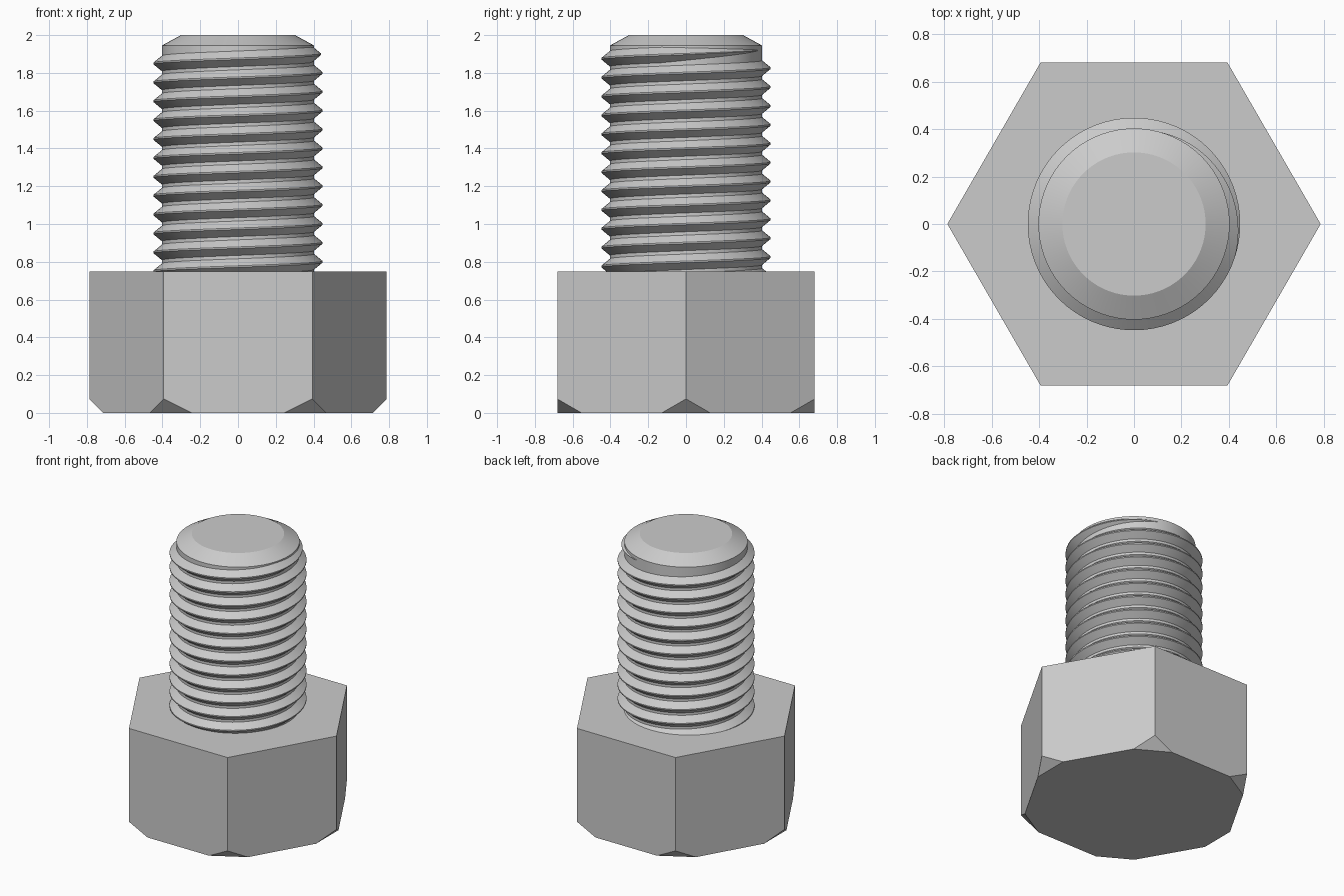
import bpy, bmesh
from math import cos, sin, pi, tau, radians
from mathutils import Vector

cube = bpy.data.objects.get("Cube")
if cube:
    bpy.data.objects.remove(cube, do_unlink=True)

STEEL = (0.6, 0.6, 0.6, 1.0)
steel = bpy.data.materials.new("steel_grey")
steel.use_nodes = True
steel.diffuse_color = STEEL
steel.node_tree.nodes["Principled BSDF"].inputs["Base Color"].default_value = STEEL


def polar(r, angle, z):
    return Vector((r * cos(angle), r * sin(angle), z))


def circle(r, z, sides):
    return [polar(r, tau * i / sides, z) for i in range(sides)]


def loft(rings):
    """Skin a row of closed rings and cap both ends."""
    bm = bmesh.new()
    rows = [[bm.verts.new(p) for p in ring] for ring in rings]
    n = len(rows[0])
    for a, b in zip(rows, rows[1:]):
        for i in range(n):
            j = (i + 1) % n
            bm.faces.new((a[i], a[j], b[j], b[i]))
    bm.faces.new(rows[0])
    bm.faces.new(rows[-1])
    return bm


def finish(name, bm, smooth):
    bmesh.ops.recalc_face_normals(bm, faces=bm.faces)
    mesh = bpy.data.meshes.new(name)
    bm.to_mesh(mesh)
    bm.free()
    mesh.materials.append(steel)
    obj = bpy.data.objects.new(name, mesh)
    bpy.context.collection.objects.link(obj)
    if smooth:
        bpy.ops.object.select_all(action="DESELECT")
        obj.select_set(True)
        bpy.context.view_layer.objects.active = obj
        bpy.ops.object.shade_smooth_by_angle(angle=radians(25))
    return obj


# Hexagonal head, with a flat cut on each lower corner
HEAD_R, HEAD_TOP, CUT = 0.787, 0.748, 0.074
head = loft([circle(HEAD_R, 0, 6), circle(HEAD_R, HEAD_TOP, 6)])
for k in range(6):
    a = k * pi / 3
    bmesh.ops.bisect_plane(
        head, geom=head.verts[:] + head.edges[:] + head.faces[:],
        plane_co=polar(HEAD_R - CUT, a, 0), plane_no=polar(1, a, -1),
        clear_outer=True)
    bmesh.ops.holes_fill(head, edges=[e for e in head.edges if e.is_boundary])
finish("hex_head", head, False)

# Shank core with a chamfered tip
SIDES, ROOT_R, CREST_R = 72, 0.403, 0.448
profile = [(ROOT_R, 0.6), (ROOT_R, 1.945), (0.302, 2.0)]
finish("shank_core", loft([circle(r, z, SIDES) for r, z in profile]), True)

# Right-handed thread ridge that fades into the core near the tip
PITCH, TOP_Z = 0.1, 1.9
START, FADE, END = -12.4, -0.05, 0.24
BASE_R, HALF_BASE, HALF_CREST = ROOT_R - 0.006, 0.046, 0.004
rings = []
steps = round((END - START) * SIDES)
for i in range(steps + 1):
    turn = START + i / SIDES
    f = min(1, max(0.02, (END - turn) / (END - FADE)))
    z, crest = TOP_Z + PITCH * turn, BASE_R + (CREST_R - BASE_R) * f
    section = [(BASE_R, -HALF_BASE * f), (crest, -HALF_CREST * f),
               (crest, HALF_CREST * f), (BASE_R, HALF_BASE * f)]
    rings.append([polar(r, tau * turn, z + dz) for r, dz in section])
finish("thread_ridge", loft(rings), True)
